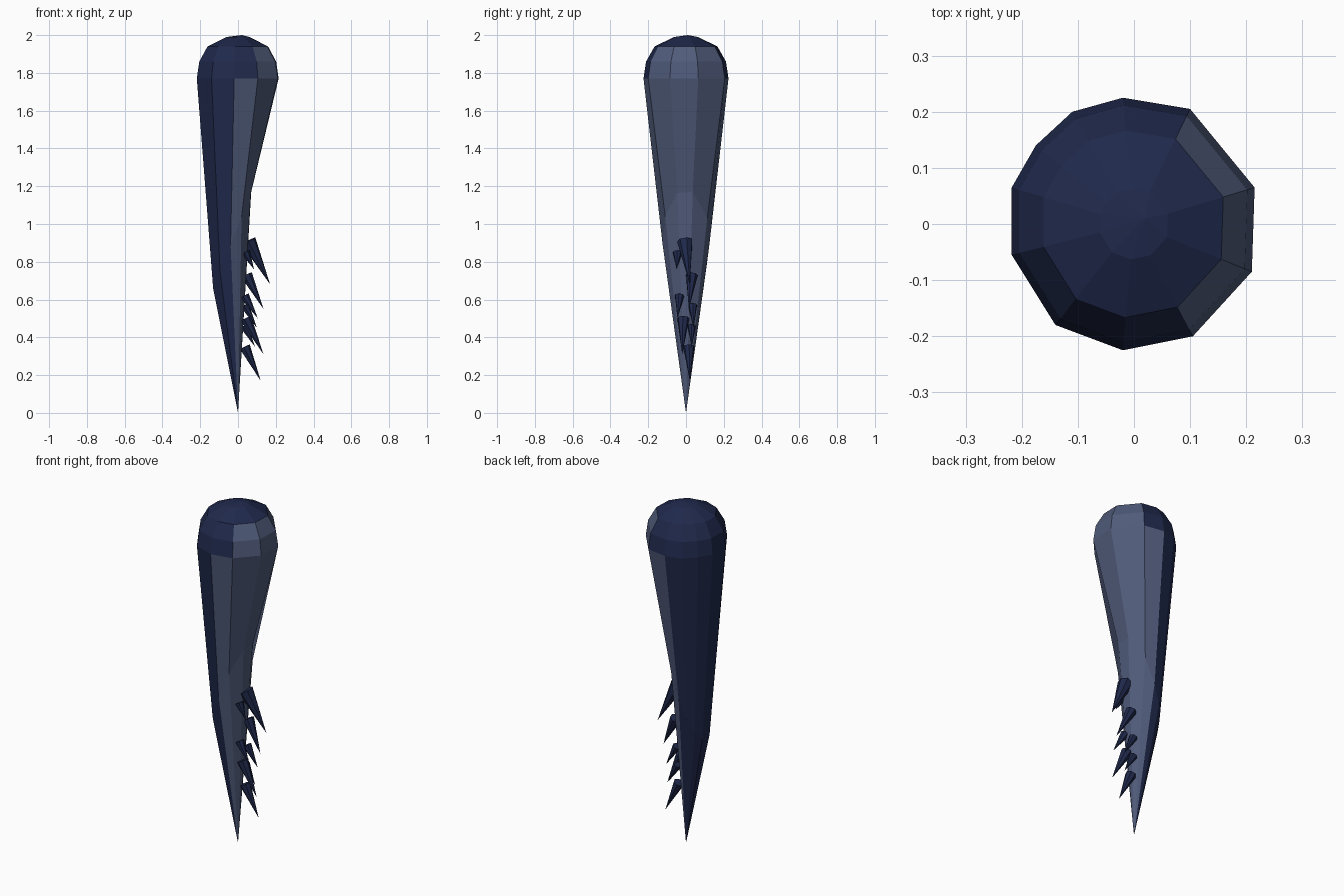
import bpy, bmesh
from mathutils import Vector

if "Cube" in bpy.data.objects:
    bpy.data.objects.remove(bpy.data.objects["Cube"])


def material(name, rgb):
    m = bpy.data.materials.new(name)
    m.diffuse_color = (*rgb, 1)
    m.use_nodes = True
    m.node_tree.nodes["Principled BSDF"].inputs["Base Color"].default_value = m.diffuse_color
    return m


navy = material("navy", (0.014, 0.022, 0.072))
slate = material("slate", (0.08, 0.105, 0.195))


def finish(bm, name, mats):
    bmesh.ops.recalc_face_normals(bm, faces=bm.faces)
    mesh = bpy.data.meshes.new(name)
    bm.to_mesh(mesh)
    bm.free()
    ob = bpy.data.objects.new(name, mesh)
    bpy.context.collection.objects.link(ob)
    for m in mats:
        mesh.materials.append(m)
    return ob


# Limb: a pointed tip, one slanted knee ring, the wide shoulder and a faceted dome
outline = [(-0.02, 0.225), (0.10, 0.205), (0.215, 0.065), (0.21, -0.085), (0.105, -0.2),
           (-0.02, -0.225), (-0.14, -0.18), (-0.218, -0.055), (-0.218, 0.065),
           (-0.175, 0.14), (-0.11, 0.2)]
bm = bmesh.new()


def knee(x, y):
    kx = -0.03 + x * 0.465
    return (kx, y * 0.55, 0.915 + 2.55 * (kx + 0.03))


rings = [[bm.verts.new(knee(x, y)) for x, y in outline]]
for scale, z in [(1, 1.77), (0.94, 1.86), (0.74, 1.94), (0.28, 1.99)]:
    rings.append([bm.verts.new((x * scale, y * scale, z)) for x, y in outline])
tip = bm.verts.new((0, 0, 0))
crown = bm.verts.new((0.02, 0.01, 2.0))
n = len(outline)
for i in range(n):
    j = (i + 1) % n
    bm.faces.new((tip, rings[0][j], rings[0][i]))
    for a, b in zip(rings, rings[1:]):
        bm.faces.new((a[i], a[j], b[j], b[i]))
    bm.faces.new((crown, rings[-1][i], rings[-1][j]))

# Inner side is slate, outer side and crown are navy
for f in bm.faces:
    c = f.calc_center_median()
    low = c.z < 1.77
    f.material_index = int(c.x > -0.03 if low else c.x > 0.09 and c.z < 1.92)
finish(bm, "limb", [navy, slate])


# Spikes: six-sided cones with a low cap, pointing down and outwards
def spike(name, base, point, radius):
    base, point = Vector(base), Vector(point)
    axis = (point - base).normalized()
    side = axis.cross(Vector((0, 1, 0))).normalized()
    bm = bmesh.new()
    bmesh.ops.create_cone(bm, cap_ends=True, segments=7, radius1=radius, radius2=0,
                          depth=(point - base).length)
    bmesh.ops.remove_doubles(bm, verts=bm.verts, dist=1e-5)
    rot = axis.to_track_quat('Z', 'Y')
    for v in bm.verts:
        v.co = rot @ v.co + (base + point) / 2
    finish(bm, name, [navy])


spikes = [((0.055, -0.005, 0.91), (0.17, 0.02, 0.68), 0.042),
          ((0.04, -0.045, 0.85), (0.085, -0.05, 0.76), 0.025),
          ((0.045, 0.03, 0.73), (0.135, 0.015, 0.55), 0.032),
          ((0.035, -0.035, 0.62), (0.105, -0.045, 0.50), 0.025),
          ((0.035, 0.035, 0.57), (0.10, 0.04, 0.45), 0.024),
          ((0.04, -0.015, 0.50), (0.135, -0.02, 0.31), 0.032),
          ((0.03, 0.03, 0.46), (0.09, 0.03, 0.35), 0.022),
          ((0.035, 0.015, 0.35), (0.12, 0.02, 0.17), 0.030)]
for k, args in enumerate(spikes):
    spike(f"spike_{k + 1}", *args)
